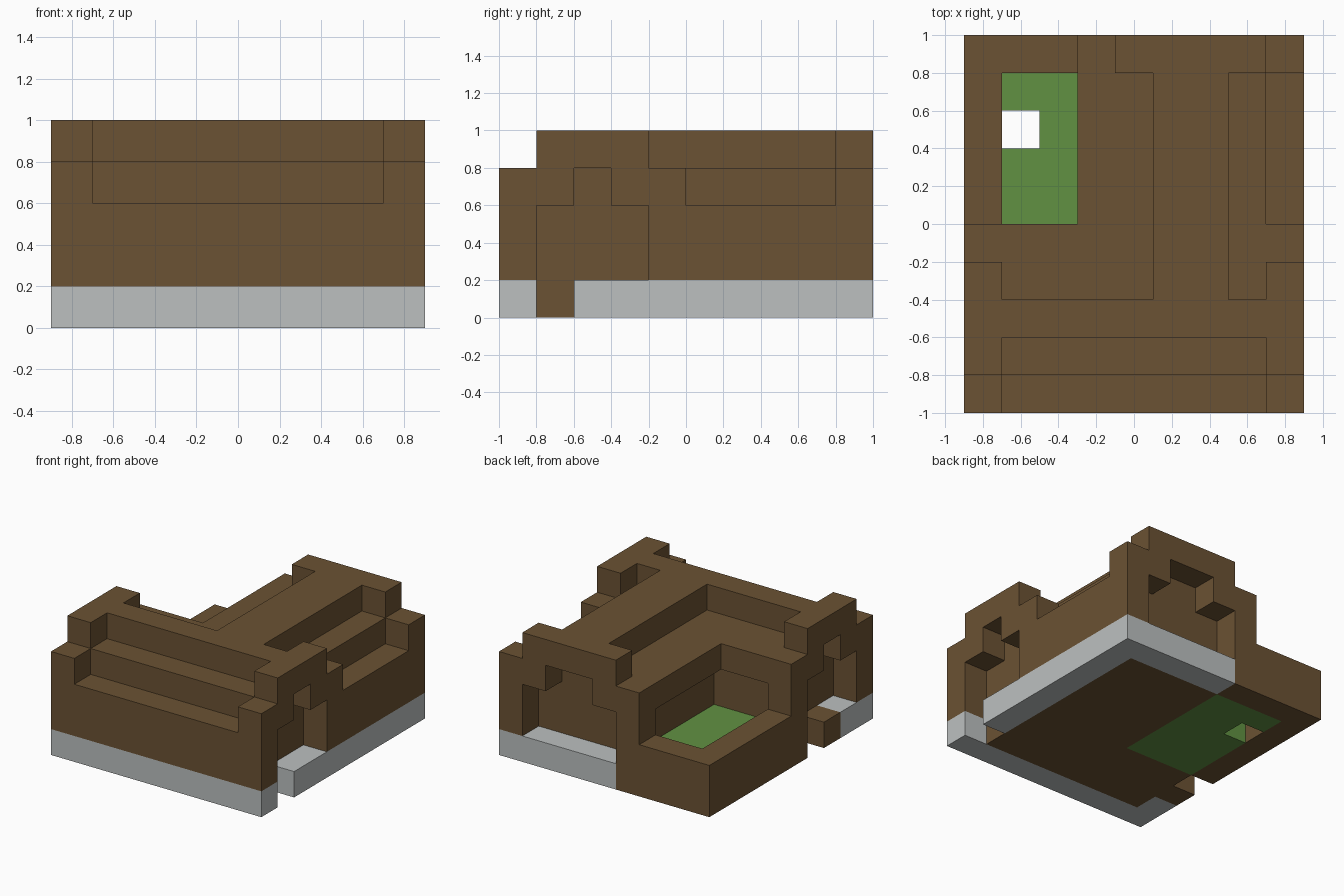
import bpy, bmesh
from math import radians
from mathutils import Vector

if "Cube" in bpy.data.objects:
    bpy.data.objects.remove(bpy.data.objects["Cube"], do_unlink=True)

UNIT = 0.2
ORIGIN = Vector((-0.9, -1.0, 0.0))


def block(x0, x1, y0, y1, z0, z1):
    """Grid cells filling a box."""
    return {(x, y, z) for x in range(x0, x1) for y in range(y0, y1) for z in range(z0, z1)}


def material(name, colour):
    mat = bpy.data.materials.new(name)
    mat.use_nodes = True
    mat.diffuse_color = (*colour, 1)
    mat.node_tree.nodes["Principled BSDF"].inputs["Base Color"].default_value = (*colour, 1)
    return mat


# Walls: a solid mass stepped down to its roof terraces (x, y extents and new height)
walls = block(0, 9, 0, 10, 0, 5)
terraces = [
    (0, 9, 0, 1, 4), (1, 8, 0, 1, 3), (1, 8, 1, 2, 4),   # front steps
    (1, 5, 3, 4, 4), (0, 5, 4, 5, 4), (3, 5, 5, 9, 4), (3, 4, 9, 10, 4),
    (0, 3, 5, 10, 2),                                    # garden rim
    (7, 8, 3, 9, 4), (8, 9, 4, 10, 4), (8, 9, 5, 9, 3),  # side terrace
]
for x0, x1, y0, y1, height in terraces:
    walls -= block(x0, x1, y0, y1, height, 5)

# Garden hollow, undercutting the two walls beside it
walls -= block(1, 4, 4, 9, 1, 3)

# Stepped arch niches on both sides and at the back
for x in (0, 8):
    walls -= block(x, x + 1, 1, 4, 1, 3) | block(x, x + 1, 2, 3, 3, 4)
walls -= block(4, 8, 9, 10, 1, 3) | block(5, 7, 9, 10, 3, 4)

# Openings through the lowest course
gaps = block(8, 9, 1, 2, 0, 1) | block(0, 1, 3, 4, 0, 1) | block(1, 2, 7, 8, 0, 1)

# Lowest course: stone edging and grass floor replace the wall cells
edging = (block(0, 9, 0, 1, 0, 1) | block(8, 9, 0, 10, 0, 1)
          | block(4, 9, 9, 10, 0, 1) | block(0, 1, 1, 2, 0, 1)) - gaps
grass = block(1, 4, 4, 9, 0, 1) - gaps
walls -= gaps | edging | grass
solid = walls | edging | grass


def build(name, cells, mat):
    """Outer skin of the cells, with flat areas merged."""
    bm = bmesh.new()
    for cell in sorted(cells):
        centre = Vector(cell) + Vector((0.5, 0.5, 0.5))
        for axis in range(3):
            for sign in (-1, 1):
                n = Vector((0, 0, 0))
                n[axis] = sign
                if tuple(int(c + d) for c, d in zip(cell, n)) in solid:
                    continue
                u = Vector((0, 0, 0))
                u[(axis + 1) % 3] = 1
                v = n.cross(u)
                corners = [n - u - v, n + u - v, n + u + v, n - u + v]
                bm.faces.new([bm.verts.new(ORIGIN + (centre + c / 2) * UNIT) for c in corners])
    bmesh.ops.remove_doubles(bm, verts=bm.verts, dist=0.001)
    bmesh.ops.dissolve_limit(bm, angle_limit=radians(1), verts=bm.verts, edges=bm.edges)
    mesh = bpy.data.meshes.new(name)
    bm.to_mesh(mesh)
    bm.free()
    mesh.materials.append(mat)
    obj = bpy.data.objects.new(name, mesh)
    bpy.context.collection.objects.link(obj)


build("earth_walls", walls, material("earth brown", (0.147, 0.084, 0.033)))
build("stone_edging", edging, material("pale stone", (0.503, 0.527, 0.527)))
build("grass_floor", grass, material("grass green", (0.12, 0.283, 0.055)))
